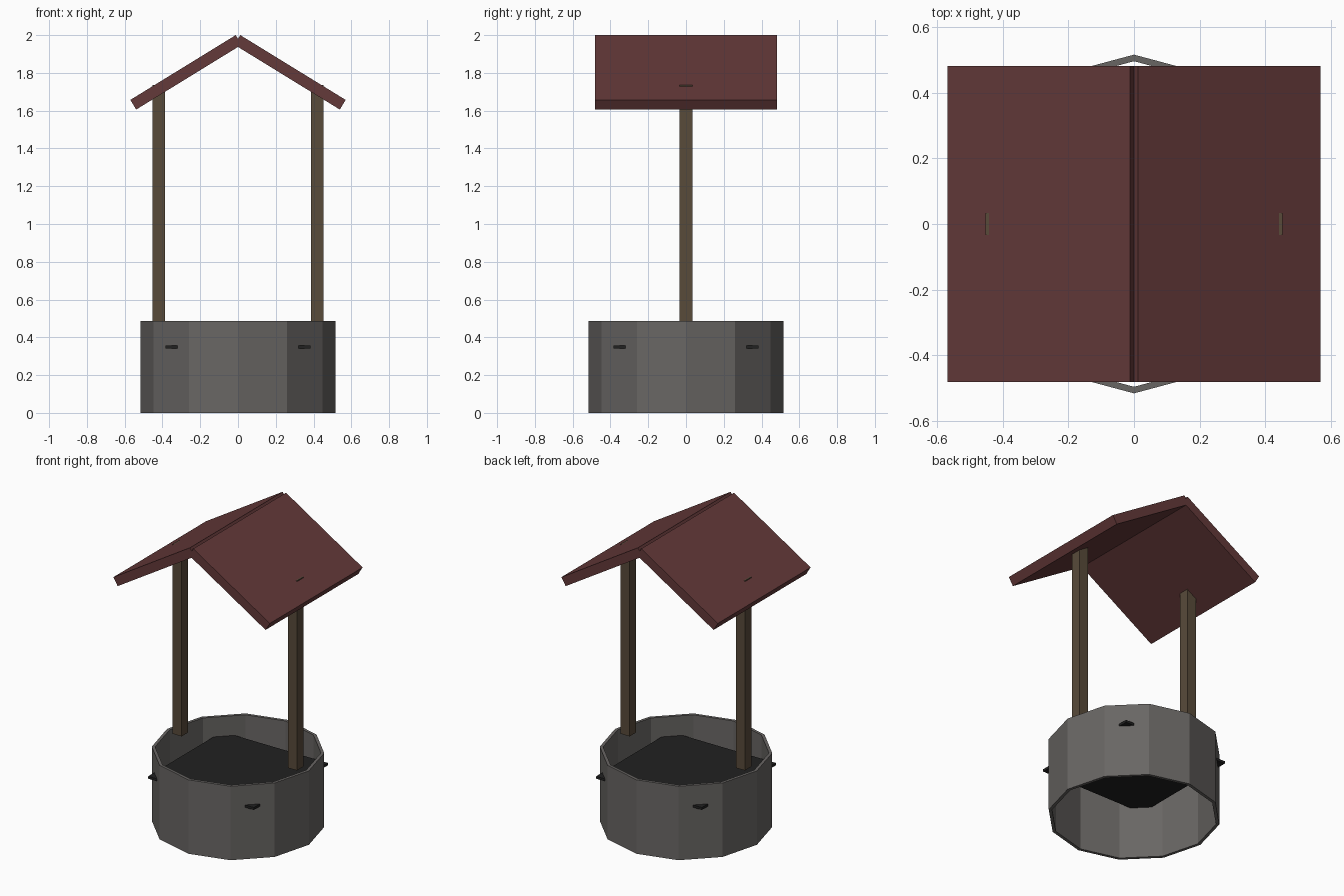
import bpy, bmesh, math

if "Cube" in bpy.data.objects:
    bpy.data.objects.remove(bpy.data.objects["Cube"])


def material(name, rgb):
    m = bpy.data.materials.new(name)
    m.diffuse_color = (*rgb, 1.0)
    m.use_nodes = True
    m.node_tree.nodes["Principled BSDF"].inputs["Base Color"].default_value = m.diffuse_color
    return m


STONE = material("grey stone", (0.141, 0.133, 0.127))
WOOD = material("brown wood", (0.098, 0.069, 0.042))
ROOF = material("dark red roof", (0.127, 0.041, 0.041))
WATER = material("dark water", (0.0152, 0.0152, 0.0152))


def finish(name, bm, mat):
    bmesh.ops.recalc_face_normals(bm, faces=bm.faces)
    me = bpy.data.meshes.new(name)
    bm.to_mesh(me)
    bm.free()
    me.materials.append(mat)
    ob = bpy.data.objects.new(name, me)
    bpy.context.collection.objects.link(ob)
    return ob


def box(name, lo, hi, mat):
    bm = bmesh.new()
    bmesh.ops.create_cube(bm, size=1)
    for v in bm.verts:
        v.co = [(a + b) / 2 + c * (b - a) for a, b, c in zip(lo, hi, v.co)]
    return finish(name, bm, mat)


# stone ring: twelve-sided thin wall, open at both ends
SIDES, R_OUT, R_IN, HEIGHT = 12, 0.517, 0.497, 0.487
bm = bmesh.new()
rings = []
for r, z in ((R_OUT, 0), (R_OUT, HEIGHT), (R_IN, HEIGHT), (R_IN, 0)):
    rings.append([bm.verts.new((r * math.cos(math.tau * i / SIDES),
                                r * math.sin(math.tau * i / SIDES), z))
                  for i in range(SIDES)])
for k in range(4):
    a, b = rings[k], rings[(k + 1) % 4]
    for i in range(SIDES):
        j = (i + 1) % SIDES
        bm.faces.new((a[i], a[j], b[j], b[i]))
finish("stone_wall", bm, STONE)

# square water slab, its corners just pierce the wall
box("water", (-0.385, -0.385, 0.341), (0.385, 0.385, 0.357), WATER)

for side, s in (("left", -1), ("right", 1)):
    # post standing at the wall's rim, its top just piercing the roof
    x = 0.42 * s
    box(side + "_post", (x - 0.033, -0.034, 0.485), (x + 0.033, 0.034, 1.735), WOOD)

    # sloping roof board: a rectangular profile extruded along y
    profile = ((0.57, 1.657), (0.012, 2.0), (-0.019, 1.949), (0.539, 1.606))
    bm = bmesh.new()
    face = bm.faces.new([bm.verts.new((px * s, -0.483, pz)) for px, pz in profile])
    ext = bmesh.ops.extrude_face_region(bm, geom=[face], use_keep_orig=True)
    for v in ext["geom"]:
        if isinstance(v, bmesh.types.BMVert):
            v.co.y = 0.483
    finish(side + "_roof_board", bm, ROOF)
